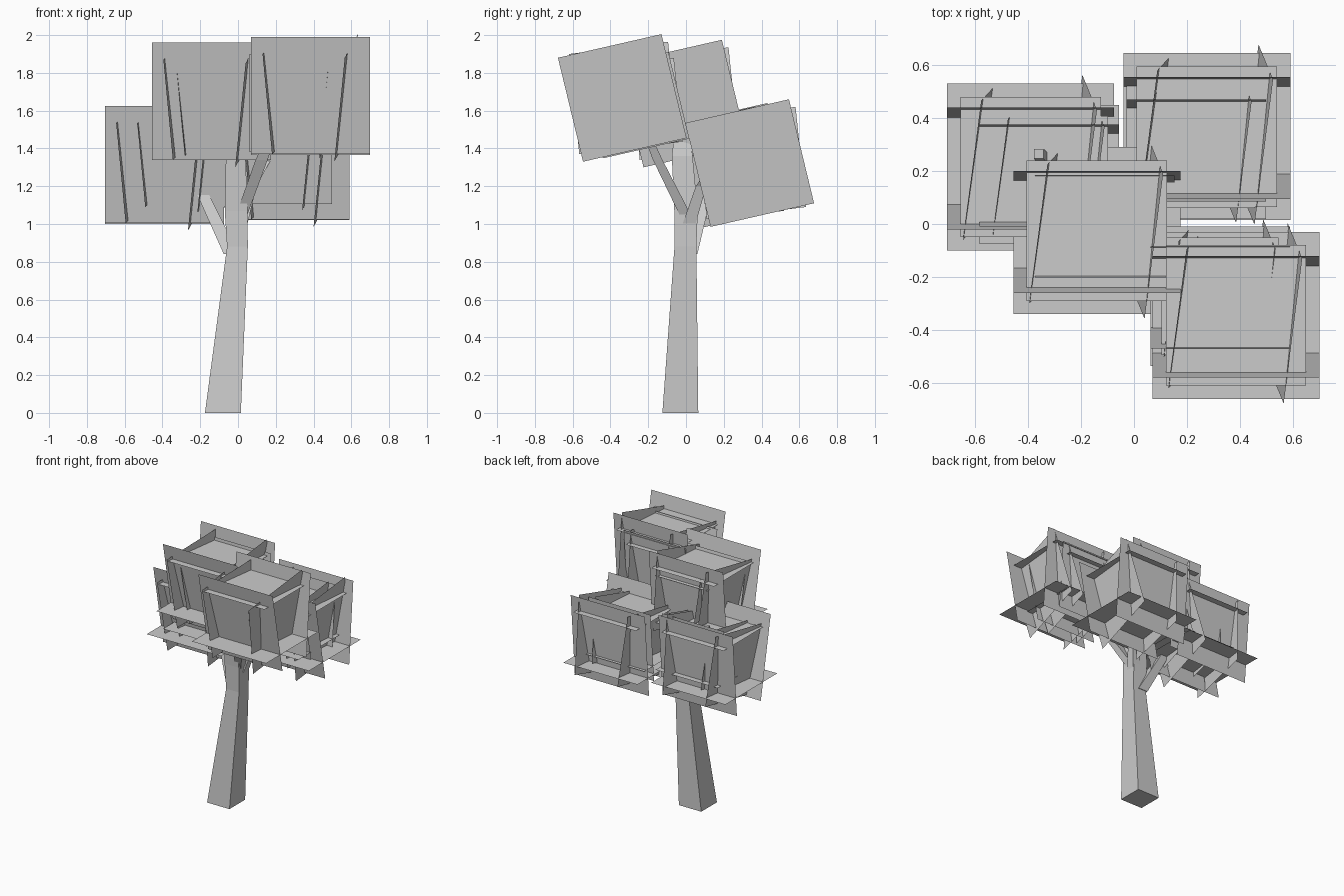
import bpy
from mathutils import Vector

if "Cube" in bpy.data.objects:
    bpy.data.objects.remove(bpy.data.objects["Cube"])


def make(name, verts, faces):
    mesh = bpy.data.meshes.new(name)
    mesh.from_pydata([tuple(v) for v in verts], [], faces)
    mesh.update()
    ob = bpy.data.objects.new(name, mesh)
    bpy.context.collection.objects.link(ob)
    return ob


def limb(name, rings):
    """Four-sided tapering limb; each ring is (x, y, z, half width x, half width y)."""
    verts, faces = [], []
    for x, y, z, hx, hy in rings:
        verts += [(x + sx * hx, y + sy * hy, z)
                  for sx, sy in ((-1, -1), (1, -1), (1, 1), (-1, 1))]
    for r in range(len(rings) - 1):
        for i in range(4):
            j = (i + 1) % 4
            faces.append((r * 4 + i, r * 4 + j, r * 4 + 4 + j, r * 4 + 4 + i))
    n = len(verts)
    faces += [(3, 2, 1, 0), (n - 4, n - 3, n - 2, n - 1)]
    return make(name, verts, faces)


# Each leaf card: a corner and its two edge vectors, relative to the clump centre
CARDS = [
    ((-.315, -.115, -.31), (.63, 0, 0), (0, -.12, .62)),        # front
    ((.315, .175, -.315), (-.63, 0, 0), (0, .05, .625)),        # back
    ((-.265, -.265, .205), (.53, 0, 0), (0, .53, 0)),           # top
    ((-.315, .315, -.175), (.63, 0, 0), (0, -.63, 0)),          # bottom
    ((-.205, -.22, -.31), (-.05, -.055, .53), (.068, .525, .065)),   # left
    ((.125, -.20, -.35), (.07, .548, .125), (.055, -.133, .55)),     # right
]


def leaf_clump(name, centre, scale):
    verts, faces = [], []
    for corner, u, v in CARDS:
        c, u, v = Vector(corner), Vector(u), Vector(v)
        k = len(verts)
        verts += [Vector(centre) + p * scale for p in (c, c + u, c + u + v, c + v)]
        faces.append((k, k + 1, k + 2, k + 3))
    return make(name, verts, faces)


# Trunk and branches
limb("trunk", [(-.08, -.03, 0, .095, .095), (-.003, -.003, .88, .055, .058),
               (-.01, 0, 1.07, .06, .062), (-.012, -.02, 1.36, .052, .055),
               (-.04, -.02, 1.58, .03, .03)])
limb("left_branch", [(-.035, .02, .84, .04, .04), (-.215, .12, 1.22, .03, .03),
                     (-.36, .265, 1.55, .018, .018)])
limb("right_branch", [(.02, -.005, 1.05, .03, .03), (.125, -.15, 1.34, .032, .025),
                      (.21, -.24, 1.55, .018, .018)])
limb("back_branch", [(.01, .01, .98, .035, .035), (.07, .08, 1.2, .028, .028),
                     (.2, .22, 1.42, .018, .018)])

# Large and small leaf clumps
LARGE = [(-.39, .215, 1.315), (-.14, -.025, 1.65), (.385, -.345, 1.68), (.275, .33, 1.335)]
SMALL = [(-.32, .187, 1.35), (-.11, -.005, 1.62), (.325, -.273, 1.64), (.235, .282, 1.365)]
for i, c in enumerate(LARGE):
    leaf_clump(f"large_leaf_clump_{i + 1}", c, 1.0)
for i, c in enumerate(SMALL):
    leaf_clump(f"small_leaf_clump_{i + 1}", c, .835)
